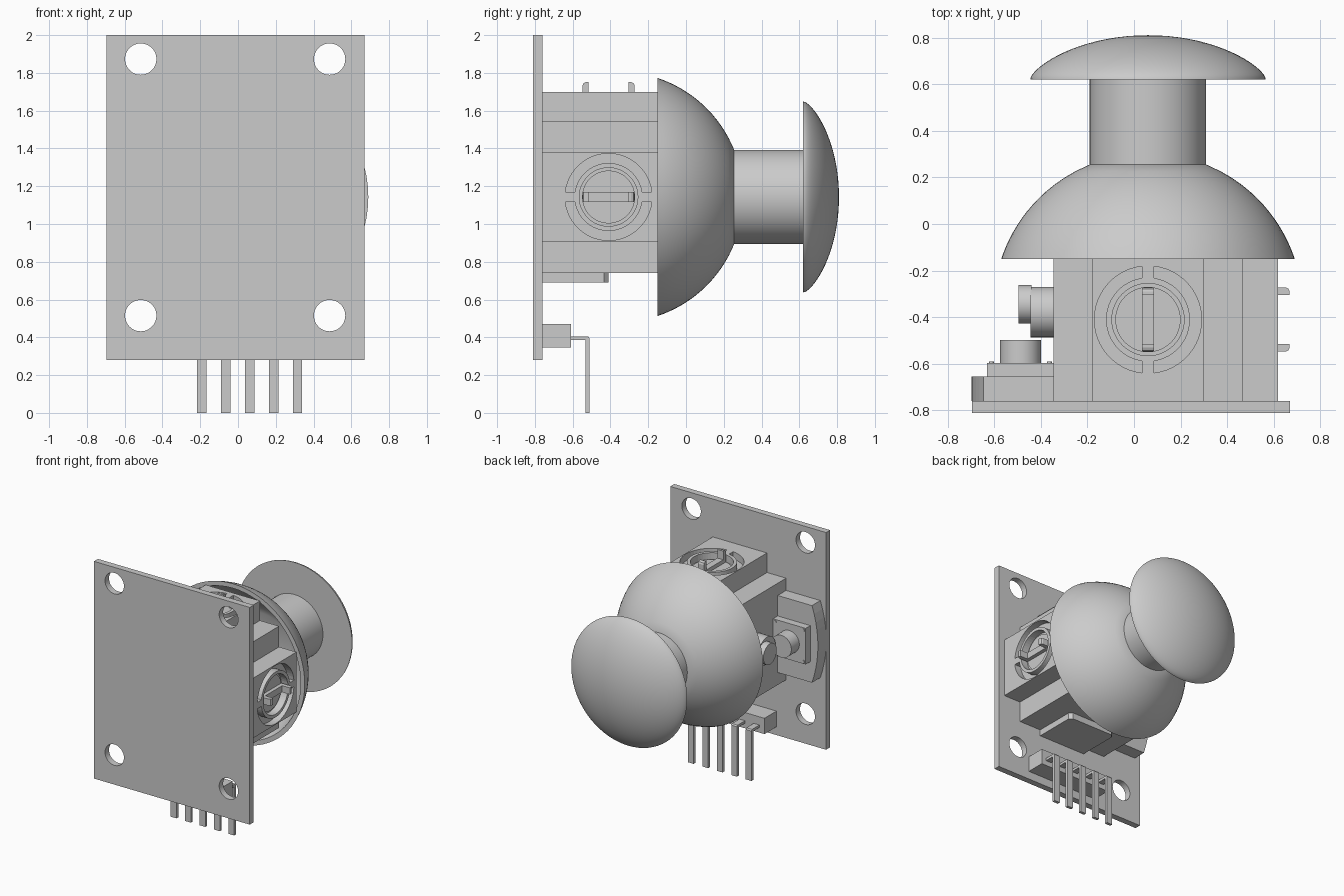
import bpy, bmesh
from math import sin, cos, pi, sqrt, asin

if "Cube" in bpy.data.objects:
    bpy.data.objects.remove(bpy.data.objects["Cube"])

CX, CZ, PY = 0.06, 1.143, -0.41    # stick axis (x, z) and dial centre in y
FLOOR = -0.76                      # component side of the board


def finish(name, bm, smooth=False):
    bmesh.ops.recalc_face_normals(bm, faces=bm.faces)
    me = bpy.data.meshes.new(name)
    bm.to_mesh(me)
    bm.free()
    ob = bpy.data.objects.new(name, me)
    bpy.context.collection.objects.link(ob)
    if smooth:
        bpy.ops.object.select_all(action='DESELECT')
        ob.select_set(True)
        bpy.context.view_layer.objects.active = ob
        bpy.ops.object.shade_smooth_by_angle(angle=0.55)
    return ob


def prism(name, pts, lo, hi, place, smooth=False):
    """Extrude a 2D outline from lo to hi; place maps (a, b, t) to xyz."""
    bm = bmesh.new()
    rings = [[bm.verts.new(place(a, b, t)) for a, b in pts] for t in (lo, hi)]
    bm.faces.new(rings[0])
    bm.faces.new(rings[1])
    n = len(pts)
    for i in range(n):
        j = (i + 1) % n
        bm.faces.new((rings[0][i], rings[0][j], rings[1][j], rings[1][i]))
    return finish(name, bm, smooth)


def rect(a0, a1, b0, b1):
    return [(a0, b0), (a1, b0), (a1, b1), (a0, b1)]


def circle(a, b, r, n=48):
    return [(a + r * cos(2 * pi * i / n), b + r * sin(2 * pi * i / n)) for i in range(n)]


def along_x(a, b, t): return (t, a, b)      # outline in y, z
def along_y(a, b, t): return (a, t, b)      # outline in x, z
def along_z(a, b, t): return (a, b, t)      # outline in x, y


def box(name, x, y, z):
    return prism(name, rect(*x, *y), *z, along_z)


def cut(ob, cutters):
    bpy.context.view_layer.objects.active = ob
    for c in cutters:
        m = ob.modifiers.new("cut", 'BOOLEAN')
        m.operation, m.solver, m.object = 'DIFFERENCE', 'EXACT', c
        bpy.ops.object.modifier_apply(modifier=m.name)
        bpy.data.objects.remove(c)


def lathe(name, profile, n=72):
    """Revolve closed (radius, y) profile about the stick axis."""
    bm = bmesh.new()
    rings = [[bm.verts.new((CX + r * cos(2 * pi * i / n), y, CZ + r * sin(2 * pi * i / n)))
              for i in range(n)] for r, y in profile]
    for k in range(len(rings)):
        p, q = rings[k], rings[(k + 1) % len(rings)]
        for i in range(n):
            j = (i + 1) % n
            bm.faces.new((p[i], p[j], q[j], q[i]))
    bmesh.ops.remove_doubles(bm, verts=bm.verts, dist=1e-5)
    return finish(name, bm, True)


# circuit board with four mounting holes
board = box("circuit_board", (-0.695, 0.67), (-0.81, FLOOR), (0.28, 2.0))
cut(board, [prism("hole", circle(x, z, 0.083), -0.9, -0.7, along_y)
            for x in (-0.515, 0.485) for z in (0.515, 1.873)])

# pin header with five bent pins
box("pin_header", (-0.26, 0.38), (FLOOR, -0.61), (0.345, 0.47))
bent = [(-0.62, 0.385), (-0.533, 0.385), (-0.533, 0), (-0.51, 0),
        (-0.51, 0.395), (-0.518, 0.405), (-0.62, 0.405)]
for i in range(5):
    x = 0.062 + (i - 2) * 0.1265
    prism(f"pin_{i + 1}", bent, x - 0.025, x + 0.025, along_x)

# stick housing
box("housing", (-0.345, 0.465), (FLOOR, -0.15), (0.74, 1.545))
plate = [(-0.15, FLOOR), (0.27, FLOOR), (0.27, -0.435), (0.245, -0.41),
         (-0.125, -0.41), (-0.15, -0.435)]
prism("housing_foot", plate, 0.69, 0.75, along_z)


# rotary sensors on the right and on top: a across, b along y, t outward
def to_right(a, b, t): return (CX + t, b, CZ + a)
def to_top(a, b, t): return (CX + a, b, CZ + t)


def groove(sign, r0=0.18, r1=0.23, gap=0.026, n=24):
    pts = []
    for r, order in ((r1, range(n + 1)), (r0, range(n, -1, -1))):
        s = asin(gap / r)
        for i in order:
            w = s + (pi - 2 * s) * i / n
            pts.append((sign * r * sin(w), PY + r * cos(w)))
    return pts


for side, place in (("right", to_right), ("top", to_top)):
    body = prism(side + "_sensor", rect(-0.2375, 0.2375, FLOOR, -0.15), 0.40, 0.557, place)
    cut(body, [prism("groove", groove(s), 0.50, 0.6, place) for s in (1, -1)]
        + [prism("well", circle(0, PY, 0.155), 0.50, 0.6, place)])
    prism(side + "_dial", circle(0, PY, 0.14), 0.49, 0.51, place, True)
    prism(side + "_dial_bar", rect(-0.026, 0.026, PY - 0.12, PY + 0.12), 0.50, 0.54, place)
    for s in (1, -1):
        tab = [(PY + s * d, h) for d, h in ((0.105, 0.5), (0.138, 0.5), (0.138, 0.59),
                                            (0.132, 0.603), (0.12, 0.608), (0.105, 0.608))]
        prism(f"{side}_dial_tab_{'a' if s > 0 else 'b'}", tab, -0.026, 0.026,
              lambda a, b, t, p=place: p(t, a, b))

# push switch on the left
end = [(-0.645 - 0.052 * (1 - (i / 5) ** 2), CZ + 0.305 * i / 5) for i in range(5, -6, -1)]
prism("switch_base", [(-0.345, CZ + 0.305)] + end + [(-0.345, CZ - 0.305)],
      FLOOR, -0.655, along_y)
box("switch_body", (-0.63, -0.345), (-0.66, -0.597), (CZ - 0.143, CZ + 0.143))
prism("switch_button", circle(-0.487, CZ, 0.088), -0.6, -0.497, along_y, True)
for i, (x, z) in enumerate([(x, z) for x in (-0.612, -0.363) for z in (-0.125, 0.125)]):
    prism(f"switch_rivet_{i + 1}", circle(x, CZ + z, 0.011, 12), -0.6, -0.591, along_y)

# tilt shaft reaching over the switch
prism("tilt_shaft", circle(-0.378, CZ, 0.108), -0.445, -0.33, along_x, True)
prism("tilt_shaft_tip", circle(-0.345, CZ, 0.083), -0.495, -0.44, along_x, True)


# stick: hollow skirt, neck and mushroom cap
def arc(radius, y0, y1, n=14):
    ys = [y0 + (y1 - y0) * i / n for i in range(n + 1)]
    return [(sqrt(radius ** 2 - (y + 0.36) ** 2), y) for y in ys]


lathe("skirt", arc(0.664, -0.15, 0.255) + [(0, 0.255), (0, 0.215)] + arc(0.63, 0.215, -0.15))
lathe("inner_stick", [(0, -0.2), (0.12, -0.2), (0.12, 0.23), (0, 0.23)])
lathe("neck", [(0, 0.24), (0.25, 0.24), (0.25, 0.63), (0, 0.63)])
cap = []
for i in range(19):
    r = 0.505 * cos(pi / 2 * i / 18)
    ball = sqrt(0.766 ** 2 - r * r) - 0.766 + 0.19
    ellipse = 0.19 * sin(pi / 2 * i / 18)
    cap.append((r, 0.62 + (ball + ellipse) / 2))
lathe("thumb_cap", [(0, 0.62)] + cap)
